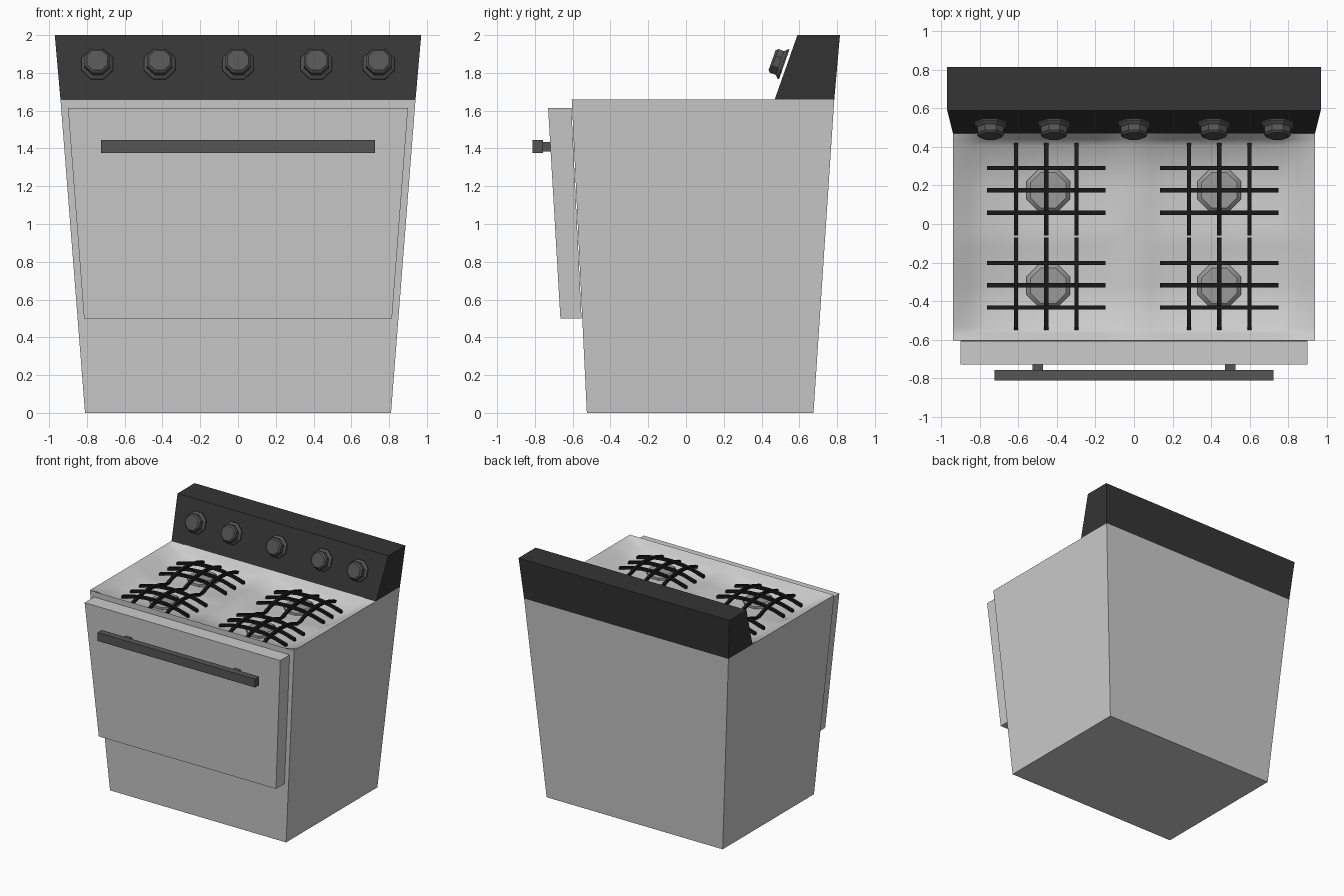
import bpy, bmesh, math
from mathutils import Vector, Matrix

if "Cube" in bpy.data.objects:
    bpy.data.objects.remove(bpy.data.objects["Cube"])


def paint(name, v):
    m = bpy.data.materials.new(name)
    m.diffuse_color = (v, v, v, 1)
    m.use_nodes = True
    m.node_tree.nodes["Principled BSDF"].inputs["Base Color"].default_value = m.diffuse_color
    return m


BLACK = paint("panel_black", 0.035)
IRON = paint("cast_iron", 0.01)
DARK = paint("dark_metal", 0.09)
MID = paint("burner_metal", 0.32)


def finish(name, bm, mat=None, smooth=False):
    bmesh.ops.recalc_face_normals(bm, faces=bm.faces)
    me = bpy.data.meshes.new(name)
    bm.to_mesh(me)
    bm.free()
    ob = bpy.data.objects.new(name, me)
    bpy.context.collection.objects.link(ob)
    if mat:
        me.materials.append(mat)
    if smooth:
        bpy.ops.object.select_all(action='DESELECT')
        ob.select_set(True)
        bpy.context.view_layer.objects.active = ob
        bpy.ops.object.shade_smooth_by_angle(angle=math.radians(35))
    return ob


def loft(bm, rings):
    """Closed solid through a list of equal-length rings."""
    vs = [[bm.verts.new(p) for p in r] for r in rings]
    n = len(vs[0])
    for a, b in zip(vs, vs[1:]):
        for i in range(n):
            bm.faces.new((a[i], a[(i + 1) % n], b[(i + 1) % n], b[i]))
    bm.faces.new(vs[0][::-1])
    bm.faces.new(vs[-1])


def rect(hx, y0, y1, z, cx=0):
    return [(cx - hx, y0, z), (cx + hx, y0, z), (cx + hx, y1, z), (cx - hx, y1, z)]


def taper(name, bottom, top, mat=None):
    bm = bmesh.new()
    loft(bm, [rect(*bottom), rect(*top)])
    return finish(name, bm, mat)


# Tapered body: open at the cooktop, closed by the dished surface below
bm = bmesh.new()
loft(bm, [rect(0.81, -0.525, 0.675, 0), rect(0.94, -0.605, 0.785, 1.66)])
bm.faces.ensure_lookup_table()
bm.faces.remove(bm.faces[-1])
finish("body", bm)

# Cooktop: shallow dish with low ridges between the burners
FLOOR, MIDY = 1.575, -0.065


def top_z(x, y):
    edge = min(1, (0.94 - abs(x)) / 0.17) * min(1, (y + 0.605) / 0.07, (0.475 - y) / 0.07)
    ridge = max(0.03 * max(0, 1 - abs(x) / 0.16), 0.012 * max(0, 1 - abs(y - MIDY) / 0.12))
    return 1.66 - (1.66 - FLOOR - ridge) * edge


xs = [-0.94, -0.855, -0.77, -0.45, -0.16, -0.08, 0, 0.08, 0.16, 0.45, 0.77, 0.855, 0.94]
ys = [-0.605, -0.57, -0.535, -0.32, -0.185, -0.125, MIDY, -0.005, 0.055, 0.18, 0.405, 0.44, 0.475]
bm = bmesh.new()
grid = [[bm.verts.new((x, y, top_z(x, y))) for x in xs] for y in ys]
for a, b in zip(grid, grid[1:]):
    for i in range(len(xs) - 1):
        bm.faces.new((a[i], a[i + 1], b[i + 1], b[i]))
cooktop = finish("cooktop", bm)
for p in cooktop.data.polygons:
    p.use_smooth = True
    if p.normal.z < 0:
        p.flip()

# Slanted control panel
taper("control_panel", (0.94, 0.47, 0.785, 1.66), (0.97, 0.59, 0.815, 2.0), BLACK)

# Oven door, handle bar and its posts
taper("oven_door", (0.815, -0.665, -0.553, 0.5), (0.90, -0.73, -0.607, 1.615))
taper("door_handle", (0.725, -0.812, -0.757, 1.375), (0.725, -0.812, -0.757, 1.445), DARK)
for side, cx in (("left", -0.5), ("right", 0.5)):
    taper("handle_post_" + side, (0.027, -0.76, -0.71, 1.385, cx),
          (0.027, -0.76, -0.71, 1.435, cx), DARK)


def octagon(r, h):
    return [(r * math.cos(a), r * math.sin(a), h)
            for a in (math.pi / 8 + i * math.pi / 4 for i in range(8))]


# Octagonal knobs facing out of the slanted panel
out = Vector((0, -0.943, 0.333))
turn = out.to_track_quat('Z', 'Y').to_matrix().to_4x4()
for i, x in enumerate((-0.745, -0.415, 0, 0.415, 0.745)):
    bm = bmesh.new()
    loft(bm, [octagon(r, h) for r, h in
              ((0.09, 0.014), (0.09, 0.022), (0.072, 0.038), (0.072, 0.07), (0.06, 0.082))])
    bmesh.ops.transform(bm, matrix=Matrix.Translation((x, 0.533, 1.84)) @ turn, verts=bm.verts)
    finish(f"knob_{i + 1}", bm, DARK)


def bar(bm, center, along, half):
    """Arched square bar along x (0) or y (1)."""
    w, rings = 0.011, []
    for k in range(-3, 4):
        t = k / 3
        z = 1.64 - 0.05 * t * t
        ring = []
        for s, dz in ((-w, -w), (w, -w), (w, w), (-w, w)):
            p = [center[0], center[1], z + dz]
            p[along] += t * half
            p[1 - along] += s
            ring.append(p)
        rings.append(ring)
    loft(bm, rings)


# Burner caps and arched grates
for side, gx, bx in (("left", -0.455, -0.445), ("right", 0.443, 0.443)):
    for row, gy, by, mid in (("front", -0.31, -0.32, -0.318), ("back", 0.18, 0.175, 0.175)):
        bm = bmesh.new()
        loft(bm, [octagon(r, h) for r, h in
                  ((0.122, FLOOR - 0.005), (0.122, 1.595), (0.1, 1.615))])
        bmesh.ops.translate(bm, verts=bm.verts, vec=(bx, by, 0))
        finish(f"burner_{row}_{side}", bm, MID, True)
        bm = bmesh.new()
        for o in (-1, 0, 1):
            bar(bm, (gx, mid + o * 0.116), 0, 0.307)
            bar(bm, (gx + o * 0.157, gy), 1, 0.24)
        finish(f"grate_{row}_{side}", bm, IRON)
